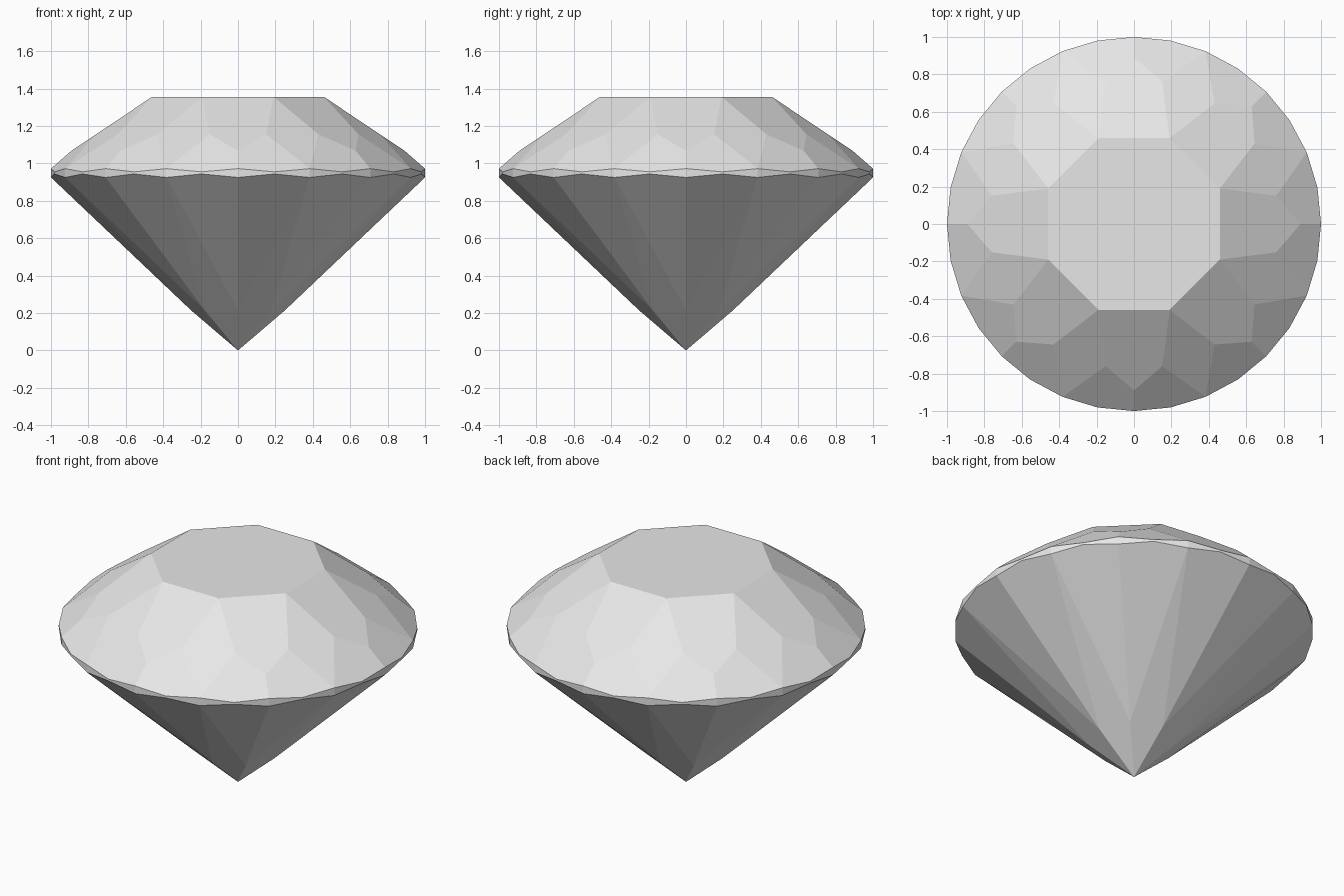
import bpy
import bmesh
from math import cos, sin, tau

cube = bpy.data.objects.get("Cube")
if cube:
    bpy.data.objects.remove(cube, do_unlink=True)

# Pale grey stone
stone = bpy.data.materials.new("pale_grey_stone")
stone.use_nodes = True
colour = (0.8, 0.8, 0.8, 1)
stone.diffuse_color = colour
stone.node_tree.nodes["Principled BSDF"].inputs["Base Color"].default_value = colour

bm = bmesh.new()


def ring(count, radius, heights, shift=0.0):
    """Circle of vertices, cycling through the heights; shift is a part of one step."""
    points = []
    for k in range(count):
        a = tau * (k + shift) / count
        z = heights[k % len(heights)]
        points.append(bm.verts.new((radius * cos(a), radius * sin(a), z)))
    return lambda k: points[k % count]


# Corner rings from the flat top down to the point
table = ring(8, 0.497, [1.356], 0.5)
shoulder = ring(16, 0.775, [1.155], 0.5)
star = ring(8, 0.89, [1.068])
upper = ring(32, 1.0, [0.972, 0.955])
lower = ring(32, 1.0, [0.925, 0.9436])
keel = ring(8, 0.25, [0.2137])
point = bm.verts.new((0, 0, 0))

face = bm.faces.new

# Flat top
face([table(i) for i in range(8)])

for i in range(8):
    g = 4 * i
    # Crown: one broad facet and one kite per eighth
    face([table(i - 1), shoulder(2 * i - 1), star(i), shoulder(2 * i), table(i)])
    face([table(i), shoulder(2 * i), upper(g + 2), shoulder(2 * i + 1)])
    # Pavilion: long kite
    face([point, keel(i + 1), lower(g + 2), keel(i)])
    # Mirrored half facets above and below the girdle
    for s, p in ((1, 2 * i), (-1, 2 * i - 1)):
        face([shoulder(p), star(i), upper(g), upper(g + s), upper(g + 2 * s)])
        face([keel(i), lower(g), lower(g + s), lower(g + 2 * s)])

# Scalloped girdle band
for k in range(32):
    face([lower(k), lower(k + 1), upper(k + 1), upper(k)])

bmesh.ops.recalc_face_normals(bm, faces=bm.faces[:])
mesh = bpy.data.meshes.new("cut_gem")
bm.to_mesh(mesh)
bm.free()
mesh.materials.append(stone)
bpy.context.collection.objects.link(bpy.data.objects.new("cut_gem", mesh))
